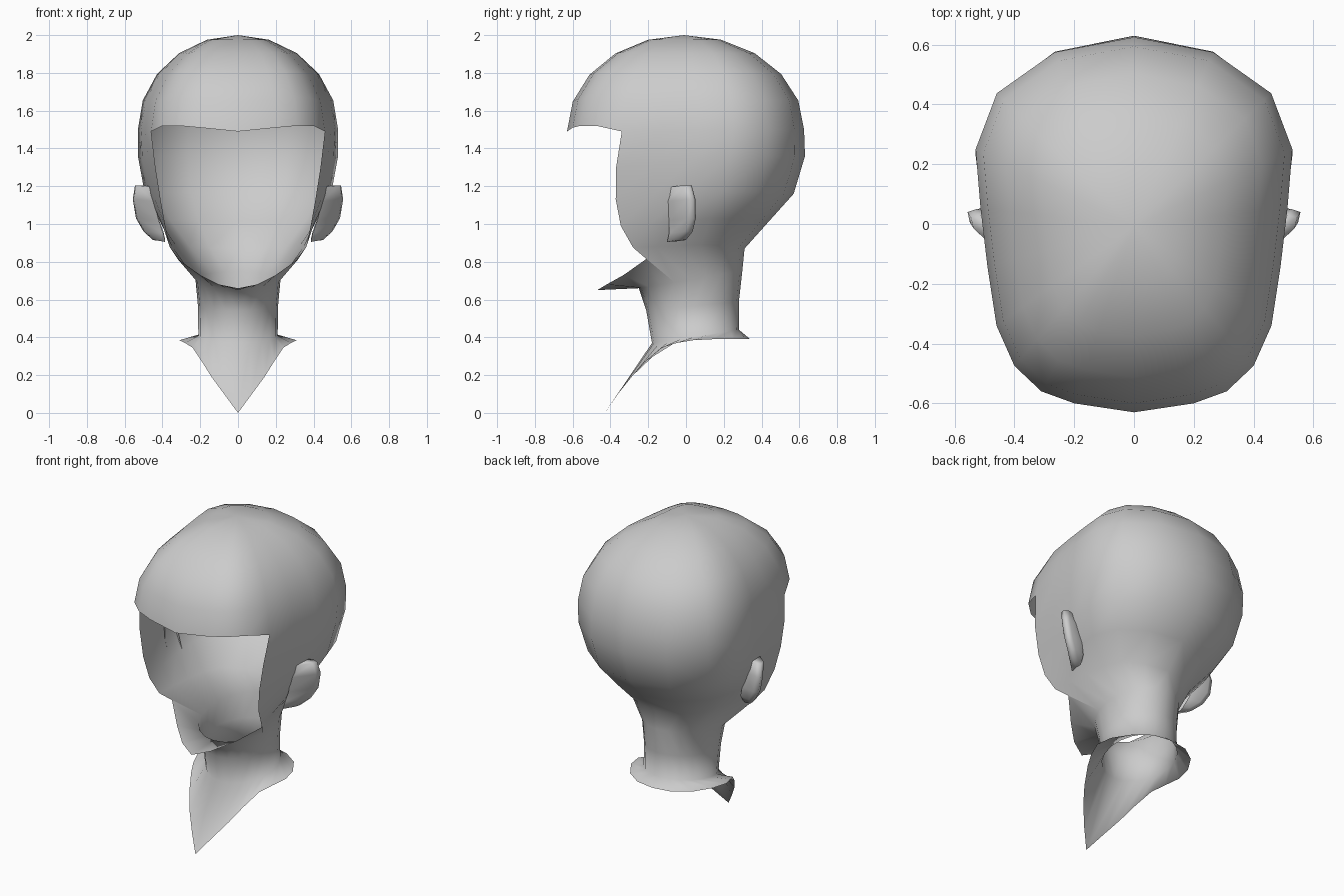
import bpy, bmesh
from math import sin, cos, pi, radians
from mathutils import Vector

if "Cube" in bpy.data.objects:
    bpy.data.objects.remove(bpy.data.objects["Cube"])


def lerp(a, b, t):
    return a + (b - a) * t


def loft(name, rows):
    """Skin neighbouring rows of points (right half), mirror across x, shade smooth."""
    bm = bmesh.new()
    grid = [[bm.verts.new(p) for p in row] for row in rows]
    for a, b in zip(grid, grid[1:]):
        for j in range(min(len(a), len(b)) - 1):
            bm.faces.new((a[j], a[j + 1], b[j + 1], b[j]))
    bmesh.ops.remove_doubles(bm, verts=bm.verts, dist=0.0005)
    for f in bm.faces:
        f.smooth = True
    me = bpy.data.meshes.new(name)
    bm.to_mesh(me)
    bm.free()
    ob = bpy.data.objects.new(name, me)
    bpy.context.collection.objects.link(ob)
    mod = ob.modifiers.new("mirror", 'MIRROR')
    mod.use_clip = True
    mod.merge_threshold = 0.001
    return ob


def head_row(yb, zb, xs, ys, zs, ex, ey, ez):
    """Quarter ellipse from the back to the side, then straight to the face edge."""
    pts = []
    for k in range(4):
        a = radians(30 * k)
        pts.append(Vector((xs * sin(a), ys + (yb - ys) * cos(a), lerp(zb, zs, sin(a) ** 2))))
    side, edge = Vector((xs, ys, zs)), Vector((ex, ey, ez))
    for k in range(1, 4):
        p = side.lerp(edge, k / 3)
        p.x += 0.008 * sin(pi * k / 3)
        pts.append(p)
    return pts


def neck_row(yb, zb, w, yf, zf):
    """Half ellipse from the back to the front."""
    pts = []
    for k in range(11):
        a = pi * k / 10
        t = (1 - cos(a)) / 2
        pts.append(Vector((w * sin(a), lerp(yb, yf, t), lerp(zb, zf, t))))
    return pts


# Brow rim: widest ring of the skull, continued round the forehead
brow = head_row(.625, 1.5, .53, .25, 1.5, .46, -.34, 1.49)
brow_front = [(.40, -.475, 1.52), (.31, -.56, 1.52), (.2, -.6, 1.51), (0, -.63, 1.49)]
rim = brow + [Vector(p) for p in brow_front]

# Dome: elliptical meridians from the crown down to the brow rim
crown = Vector((0, -.01, 2))
rows = []
for i in range(6):
    a = radians(90) * i / 5
    rows.append([Vector((crown.x + (p.x - crown.x) * sin(a),
                         crown.y + (p.y - crown.y) * sin(a),
                         p.z + (crown.z - p.z) * cos(a))) for p in rim])

# Sides and back of the head, stopping at the open face
rows += [head_row(*r) for r in (
    (.63, 1.36, .53, .23, 1.36, .437, -.37, 1.30),
    (.57, 1.16, .495, .19, 1.17, .41, -.372, 1.13),
    (.44, 1.015, .42, .13, 1.03, .385, -.345, .99))]

# Jaw rim running forward to the chin
jaw = head_row(.31, .87, .30, .08, .89, .36, -.28, .875)
jaw += [Vector(p) for p in ((.32, -.21, .815), (.20, -.33, .73), (.10, -.42, .68), (0, -.47, .65))]
rows.append(jaw)

# Neck
rows += [neck_row(*r) for r in (
    (.298, .75, .225, -.25, .66),
    (.28, .59, .212, -.21, .54),
    (.28, .44, .21, -.18, .37))]

# Flared collar with the pointed bib in front
collar = [(0, .34, .39), (.12, .32, .39), (.22, .25, .39), (.29, .14, .39), (.31, .04, .385),
          (.28, -.05, .37), (.24, -.13, .345), (.19, -.22, .27), (.14, -.29, .19),
          (.07, -.365, .095), (0, -.43, 0)]
rows.append([Vector(p) for p in collar])
loft("head_shell", rows)

# Ears: wedge-shaped flaps rooted at the front, standing out at the back
ear = []
# z, root x, root front y, rim x, rim y
for z, xr, yf, x, y in ((1.205, .47, -.02, .50, .0), (1.205, .455, -.09, .545, .02),
                        (1.13, .445, -.10, .557, .04), (1.03, .42, -.09, .54, .042),
                        (.96, .395, -.09, .50, .025), (.915, .385, -.10, .45, -.01),
                        (.91, .385, -.07, .41, -.04)):
    ear.append([Vector(p) for p in ((xr, y - .01, z), (x - .03, y + .01, z), (x, y, z),
                                    (x - .008, y - .035, z), (xr, yf, z - .01))])
# pinch both ends shut
for end in (0, -1):
    c = sum(ear[end], Vector()) / 5
    ear[end] = [c.copy() for _ in range(5)]
loft("ears", ear)
